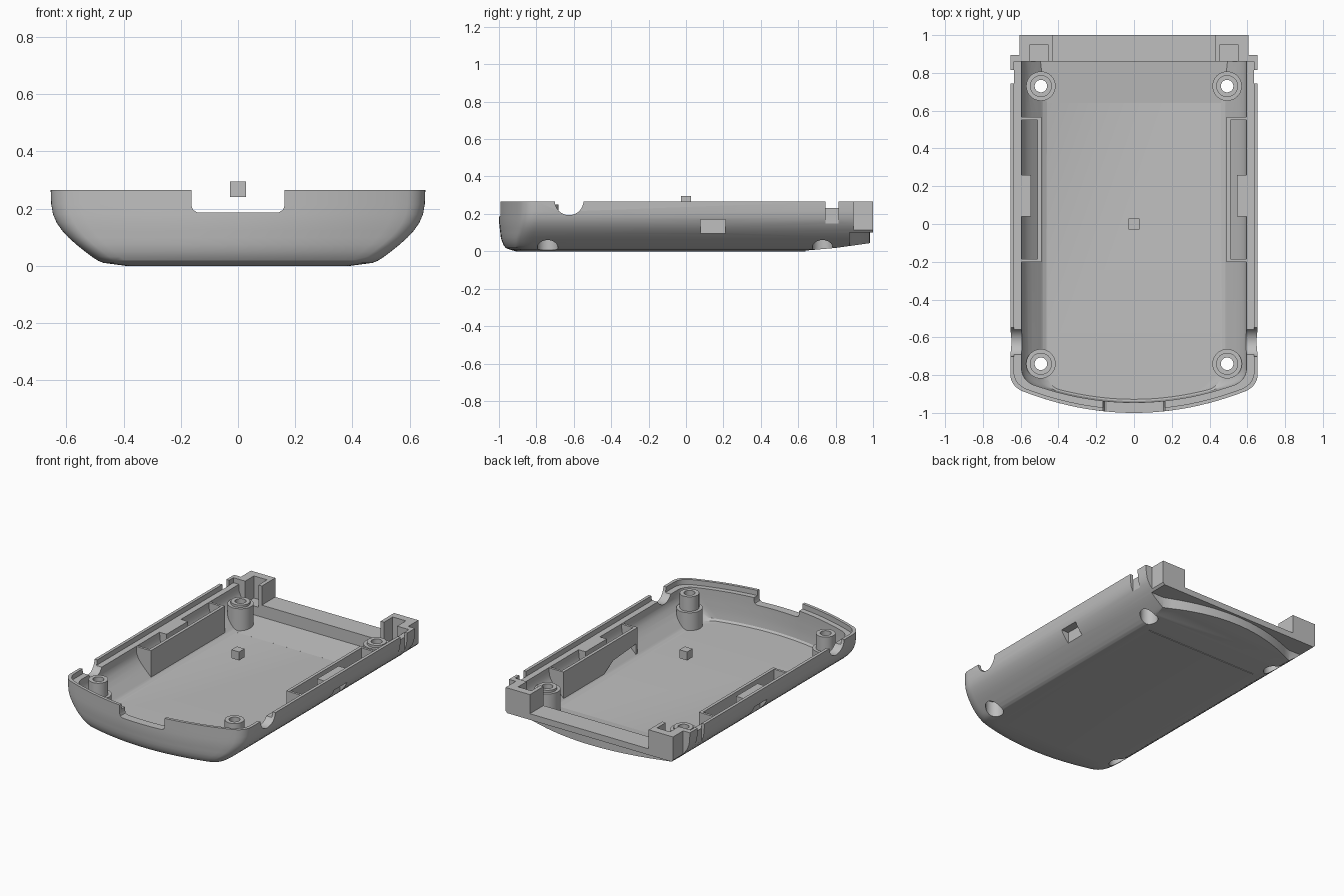
import bpy, bmesh, math
from mathutils import Vector

if "Cube" in bpy.data.objects:
    bpy.data.objects.remove(bpy.data.objects["Cube"])

grey = bpy.data.materials.new("plain_grey")
grey.diffuse_color = (0.52, 0.52, 0.52, 1)
grey.use_nodes = True
grey.node_tree.nodes["Principled BSDF"].inputs["Base Color"].default_value = grey.diffuse_color


def make(name, bm):
    bmesh.ops.recalc_face_normals(bm, faces=bm.faces)
    me = bpy.data.meshes.new(name)
    bm.to_mesh(me)
    bm.free()
    ob = bpy.data.objects.new(name, me)
    me.materials.append(grey)
    bpy.context.collection.objects.link(ob)
    return ob


def loft(name, rings):
    """Closed solid through a list of equal-length rings."""
    bm = bmesh.new()
    rows = [[bm.verts.new(p) for p in r] for r in rings]
    n = len(rows[0])
    for a, b in zip(rows, rows[1:]):
        for i in range(n):
            bm.faces.new((a[i], a[(i + 1) % n], b[(i + 1) % n], b[i]))
    bm.faces.new(rows[0])
    bm.faces.new(rows[-1])
    return make(name, bm)


def prism(name, pts, axis, lo, hi):
    """Extrude 2D points along an axis: x uses (y,z), y uses (x,z), z uses (x,y)."""
    place = {'x': lambda p, t: (t, p[0], p[1]), 'y': lambda p, t: (p[0], t, p[1]),
             'z': lambda p, t: (p[0], p[1], t)}[axis]
    return loft(name, [[place(p, t) for p in pts] for t in (lo, hi)])


def box(name, x0, x1, y0, y1, z0, z1):
    return prism(name, [(y0, z0), (y1, z0), (y1, z1), (y0, z1)], 'x', min(x0, x1), max(x0, x1))


def turned(name, x, y, profile, n=40):
    """Solid of (radius, z) pairs around a vertical axis."""
    return loft(name, [[(x + r * math.cos(i * math.tau / n), y + r * math.sin(i * math.tau / n), z)
                        for i in range(n)] for r, z in profile])


def boolean(ob, tools, op='DIFFERENCE'):
    for t in tools:
        bpy.context.view_layer.objects.active = ob
        m = ob.modifiers.new("cut", 'BOOLEAN')
        m.operation, m.object, m.solver = op, t, 'EXACT'
        bpy.ops.object.modifier_apply(modifier=m.name)
        bpy.data.objects.remove(t)


def outline(dx, dy, z, back):
    """Plan outline with bowed front, rounded corners and straight sides."""
    w = 0.655 - dx
    front = lambda x: -1 + dy + 0.33 * x * x
    xf = w - 0.06
    half = [(xf * i / 12, front(xf * i / 12)) for i in range(13)]
    a, c, b = Vector(half[-1]), Vector((w, front(w) + 0.005)), Vector((w, front(xf) + 0.09))
    for i in range(1, 9):
        t = i / 8
        half.append(tuple(a * (1 - t) ** 2 + c * 2 * t * (1 - t) + b * t * t))
    half.append((w, back))
    pts = half + [(-x, y) for x, y in reversed(half[1:])]
    return [(x, y, z) for x, y in pts]


# outer body: side inset, front inset, height
OUTER = [(0.26, 0.09, 0), (0.185, 0.055, 0.010), (0.165, 0.036, 0.018), (0.145, 0.026, 0.031),
         (0.12, 0.017, 0.05), (0.09, 0.01, 0.074), (0.062, 0.007, 0.099), (0.04, 0.004, 0.123),
         (0.021, 0.001, 0.15), (0.008, 0, 0.18), (0.002, 0, 0.215), (0, 0, 0.265)]
INNER = [(0.195, 0.072, 0.038), (0.172, 0.063, 0.05), (0.145, 0.06, 0.077), (0.115, 0.058, 0.106),
         (0.093, 0.057, 0.13), (0.075, 0.056, 0.155), (0.062, 0.055, 0.183), (0.055, 0.055, 0.32)]
shell = loft("lower_shell", [outline(a, b, z, 1.0) for a, b, z in OUTER])
cavity = loft("cavity", [outline(a, b, z, 0.86) for a, b, z in INNER])

# parts standing inside the cavity: floor ramp, screw posts, side pockets, clip blocks
inside, drills = [], []
inside.append(prism("floor_ramp", [(0.64, -0.1), (0.64, 0.0381), (0.9, 0.066), (0.9, -0.1)], 'x', -0.7, 0.7))
for s in (-1, 1):
    for y, step, top, seat in ((-0.74, 0.155, 0.25, 0.11), (0.73, 0.185, 0.20, 0.13)):
        inside.append(turned("post", s * 0.493, y, [(0.078, -0.02), (0.078, step), (0.058, step), (0.058, top)]))
        drills.append(turned("drill", s * 0.493, y, [(0.055, -0.05), (0.055, seat), (0.033, seat), (0.033, 0.4)]))
    for y in (-0.2, 0.55):
        inside.append(box("pocket_end", s * 0.492, s * 0.64, y, y + 0.016, 0, 0.23))
    inside.append(box("clip_block", s * 0.545, s * 0.64, 0.04, 0.26, 0.07, 0.232))
inside.append(box("left_pocket_wall", -0.51, -0.49, -0.2, 0.566, 0, 0.231))
inside.append(prism("right_pocket_wall", [(-0.2, 0.231), (0.566, 0.231), (0.566, 0), (0.25, 0),
                                          (0.2, 0.03), (0.05, 0.11), (-0.2, 0.13)], 'x', 0.49, 0.51))
boolean(cavity, inside)

# openings: rim ledge, tail ramp, front notch, tail opening
lip = loft("rim_ledge", [outline(0.02, 0.02, z, 0.86) for z in (0.232, 0.32)])
lip_keep = [turned("keep", s * 0.493, -0.74, [(0.058, 0.1), (0.058, 0.25)]) for s in (-1, 1)]
boolean(lip, lip_keep)
cuts = [cavity, lip]
cuts.append(prism("tail_ramp", [(0.64, -0.1), (0.64, 0.004), (0.8, 0.018), (1.1, 0.06), (1.1, -0.1)], 'x', -1, 1))
# bowed step under the tail lip
bow = [(x / 20, max(0.875, 0.985 - 0.45 * (x / 20) ** 2)) for x in range(-14, 15)]
cuts.append(prism("tail_bow", bow + [(0.7, 1.1), (-0.7, 1.1)], 'z', -0.1, 0.1))
notch = [(0.163, 0.4), (0.163, 0.21), (0.157, 0.195), (0.143, 0.187)]
cuts.append(prism("front_notch", notch + [(-x, z) for x, z in reversed(notch)], 'y', -1.1, -0.88))
cuts.append(box("tail_opening", -0.43, 0.43, 0.82, 1.1, 0.14, 0.4))
# side openings: cable scoop, window, slot, tail step, tail pocket
arc = [(-0.625 + 0.077 * math.cos(i * math.tau / 32), 0.27 + 0.077 * math.sin(i * math.tau / 32)) for i in range(32)]
for s in (-1, 1):
    cuts.append(prism("scoop", arc, 'x', *sorted((s * 0.57, s * 0.7))))
    cuts.append(box("window", s * 0.59, s * 0.7, 0.078, 0.21, 0.096, 0.17))
    cuts.append(box("slot", s * 0.634, s * 0.7, 0.745, 0.815, 0.14, 0.4))
    cuts.append(box("tail_step", s * 0.606, s * 0.7, 0.895, 1.1, -0.1, 0.4))
    cuts.append(box("tail_pocket", s * 0.455, s * 0.55, 0.83, 0.95, 0.12, 0.4))
boolean(shell, cuts + drills)

# small cube floating over the centre
cube = box("centre_cube", -0.028, 0.028, -0.028, 0.028, 0.24, 0.295)

bpy.ops.object.select_all(action='DESELECT')
shell.select_set(True)
bpy.context.view_layer.objects.active = shell
bpy.ops.object.shade_smooth_by_angle(angle=math.radians(28))
